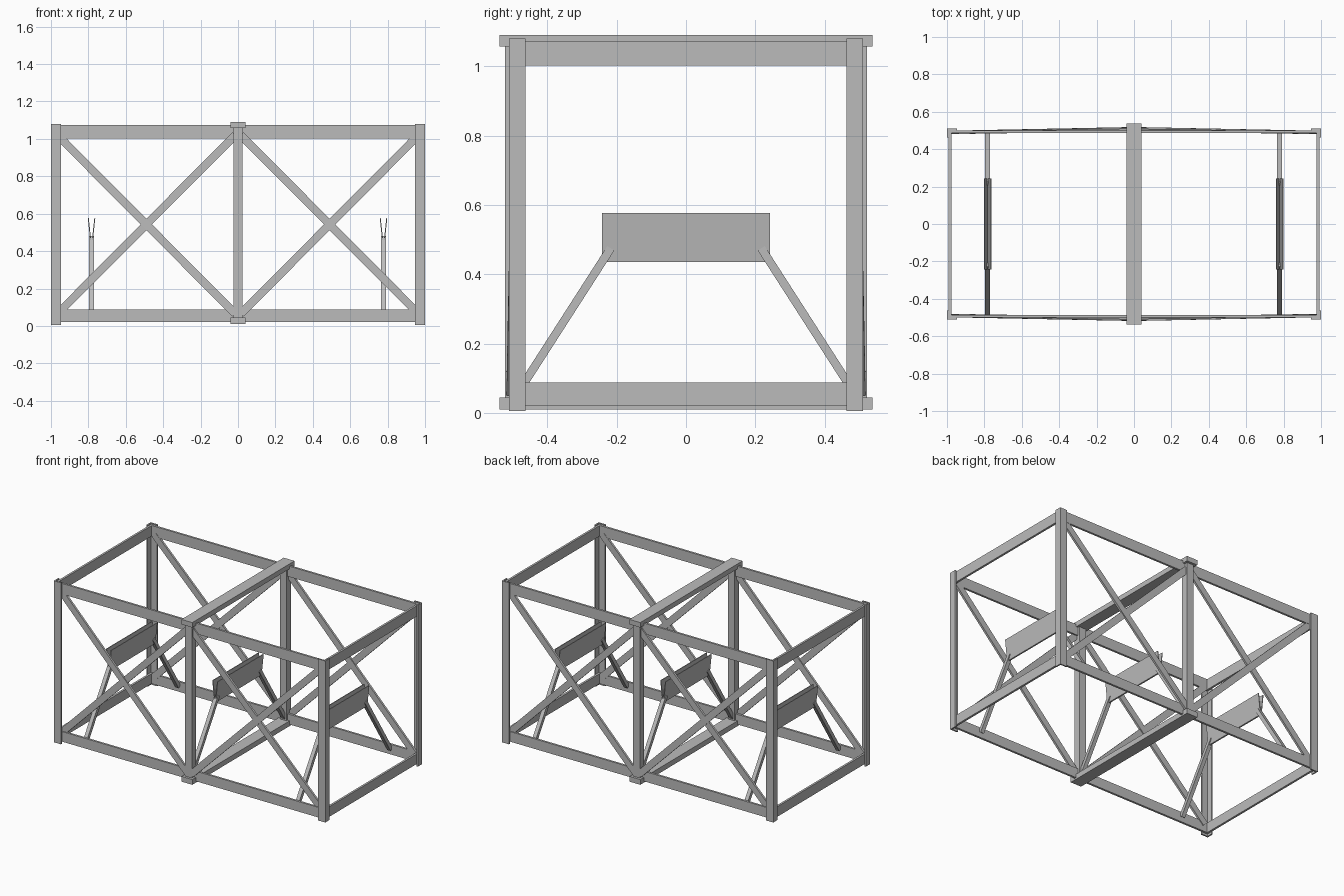
import bpy
import bmesh
from mathutils import Vector, Matrix

old = bpy.data.objects.get("Cube")
if old:
    bpy.data.objects.remove(old, do_unlink=True)

steel = bpy.data.materials.new("grey_steel")
steel.use_nodes = True
GREY = (0.5, 0.5, 0.5, 1)
steel.diffuse_color = GREY
steel.node_tree.nodes["Principled BSDF"].inputs["Base Color"].default_value = GREY


def finish(name, bm):
    bmesh.ops.recalc_face_normals(bm, faces=bm.faces)
    mesh = bpy.data.meshes.new(name)
    bm.to_mesh(mesh)
    bm.free()
    mesh.materials.append(steel)
    obj = bpy.data.objects.new(name, mesh)
    bpy.context.collection.objects.link(obj)
    return obj


def box(name, lo, hi):
    lo, hi = Vector(lo), Vector(hi)
    bm = bmesh.new()
    bmesh.ops.create_cube(bm, size=1)
    for v in bm.verts:
        v.co = (lo + hi) / 2 + v.co * (hi - lo)
    return finish(name, bm)


def bar(name, a, b, side, width, thick):
    """Rectangular bar from a to b; thick is measured along side."""
    a, b = Vector(a), Vector(b)
    w = (b - a).normalized()
    u = Vector(side)
    u = (u - w * u.dot(w)).normalized()
    v = w.cross(u)
    bm = bmesh.new()
    bmesh.ops.create_cube(bm, size=1)
    for p in bm.verts:
        x, y, z = p.co
        p.co = (a + b) / 2 + u * x * thick + v * y * width + w * z * (b - a).length
    return finish(name, bm)


def extrude(name, profile, direction):
    """Closed profile of 3D points pushed along a direction."""
    bm = bmesh.new()
    face = bm.faces.new([bm.verts.new(p) for p in profile])
    out = bmesh.ops.extrude_face_region(bm, geom=[face])
    moved = [g for g in out["geom"] if isinstance(g, bmesh.types.BMVert)]
    bmesh.ops.translate(bm, verts=moved, vec=direction)
    return finish(name, bm)


T = 0.009            # angle iron thickness
X, Y = 1.0, 0.51     # outer corner of the frame
FLANGE_X, FLANGE_Y = 0.053, 0.047
RAILS = {"lower": (0.02, 0.087), "upper": (1.002, 1.073)}
RT = 0.014           # rail thickness

# Angle-iron corner posts
for sx, nx in ((-1, "right"), (1, "left")):
    for sy, ny in ((-1, "front"), (1, "back")):
        pts = [(X, Y), (X - FLANGE_X, Y), (X - FLANGE_X, Y - T),
               (X - T, Y - T), (X - T, Y - FLANGE_Y), (X, Y - FLANGE_Y)]
        extrude(f"{ny}_{nx}_post", [(sx * x, sy * y, 0.005) for x, y in pts],
                (0, 0, 1.075))

# Rails inside the posts
for level, (z0, z1) in RAILS.items():
    for s, side, end in ((-1, "front", "right"), (1, "back", "left")):
        y = s * (Y - T - RT / 2)
        box(f"{side}_{level}_rail", (-X + T, y - RT / 2, z0), (X - T, y + RT / 2, z1))
        x = s * (X - T - RT / 2)
        box(f"{end}_{level}_rail", (x - RT / 2, -Y + T, z0), (x + RT / 2, Y - T, z1))

# Middle cross beams and posts
box("middle_upper_beam", (-0.04, -0.538, 1.057), (0.04, 0.538, 1.09))
box("middle_lower_beam", (-0.04, -0.538, 0.01), (0.04, 0.538, 0.045))
for s, side in ((-1, "front"), (1, "back")):
    y0, y1 = sorted((s * 0.475, s * 0.522))
    box(f"{side}_middle_post", (-0.025, y0, 0.045), (0.025, y1, 1.057))

# Crossed braces, leaning outward to the middle post
for sy, side in ((-1, "front"), (1, "back")):
    for sx, end in ((-1, "right"), (1, "left")):
        bar(f"{side}_{end}_falling_brace", (sx * 0.96, sy * 0.492, 1.015),
            (sx * 0.015, sy * 0.511, 0.065), (0, 1, 0), 0.043, 0.014)
        bar(f"{side}_{end}_rising_brace", (sx * 0.96, sy * 0.488, 0.07),
            (sx * 0.015, sy * 0.503, 1.02), (0, 1, 0), 0.043, 0.014)

# Trough supports with sloping legs
for cx, place in ((-0.783, "right"), (0, "middle"), (0.778, "left")):
    top, foot, w, t = 0.577, 0.435, 0.02, 0.005
    vee = [(-w, top), (-t, foot), (t, foot), (w, top),
           (w - t, top), (0, foot + t), (-w + t, top)]
    extrude(f"{place}_trough", [(cx + x, -0.242, z) for x, z in vee], (0, 0.484, 0))
    for s, side in ((-1, "front"), (1, "back")):
        bar(f"{place}_{side}_leg", (cx, s * 0.487, 0.055), (cx, s * 0.217, 0.475),
            (1, 0, 0), 0.024, 0.026)
